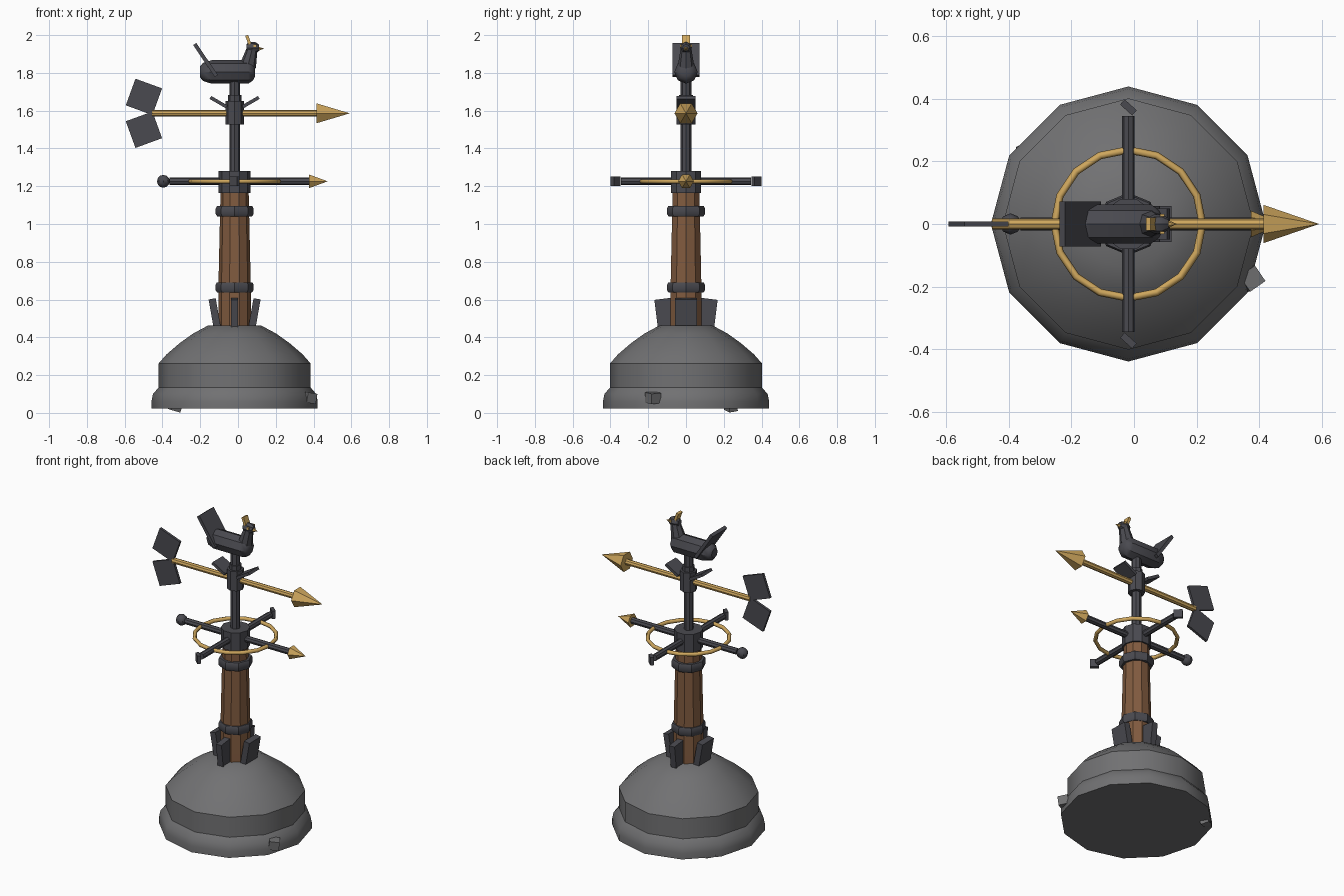
import bpy, bmesh, math
from mathutils import Matrix, Vector

if "Cube" in bpy.data.objects:
    bpy.data.objects.remove(bpy.data.objects["Cube"])

CX = -0.018  # axis of the post


def mat(name, c):
    m = bpy.data.materials.new(name)
    m.diffuse_color = (*c, 1)
    m.use_nodes = True
    m.node_tree.nodes["Principled BSDF"].inputs["Base Color"].default_value = m.diffuse_color
    return m


STONE = mat("grey stone", (0.165, 0.165, 0.17))
IRON = mat("dark iron", (0.068, 0.068, 0.08))
WOOD = mat("brown wood", (0.22, 0.105, 0.05))
GOLD = mat("gold", (0.62, 0.385, 0.11))


def finish(name, bm, m, loc, rot=(0, 0, 0), smooth=True):
    bmesh.ops.recalc_face_normals(bm, faces=bm.faces)
    me = bpy.data.meshes.new(name)
    bm.to_mesh(me)
    bm.free()
    me.materials.append(m)
    ob = bpy.data.objects.new(name, me)
    bpy.context.collection.objects.link(ob)
    ob.location = loc
    ob.rotation_euler = [math.radians(a) for a in rot]
    if smooth:
        bpy.ops.object.select_all(action='DESELECT')
        ob.select_set(True)
        bpy.context.view_layer.objects.active = ob
        bpy.ops.object.shade_smooth_by_angle(angle=math.radians(35))
    return ob


def lathe(name, profile, m, loc=(CX, 0, 0), axis='Z', n=8, rot=(0, 0, 0), smooth=True):
    """Turned solid from (radius, distance along axis) points, with capped ends."""
    bm = bmesh.new()
    rings = []
    for r, t in profile:
        ring = []
        for i in range(n if r > 0 else 1):
            a = 2 * math.pi * i / n
            c, s = r * math.cos(a), r * math.sin(a)
            ring.append(bm.verts.new({'X': (t, c, s), 'Y': (c, t, s), 'Z': (c, s, t)}[axis]))
        rings.append(ring)
    for a, b in zip(rings, rings[1:]):
        for i in range(n):
            j = (i + 1) % n
            if len(b) == 1:
                bm.faces.new((a[i], a[j], b[0]))
            elif len(a) == 1:
                bm.faces.new((a[0], b[j], b[i]))
            else:
                bm.faces.new((a[i], a[j], b[j], b[i]))
    for ring in (rings[0], rings[-1]):
        if len(ring) > 1:
            bm.faces.new(ring)
    return finish(name, bm, m, loc, rot, smooth)


def box(name, size, m, loc, rot=(0, 0, 0)):
    bm = bmesh.new()
    bmesh.ops.create_cube(bm, size=1)
    bmesh.ops.scale(bm, vec=size, verts=bm.verts)
    return finish(name, bm, m, loc, rot, False)


# Stone base with chips
lathe("stone_base", [(0.44, 0.022), (0.44, 0.06), (0.432, 0.1), (0.402, 0.135), (0.402, 0.262),
                     (0.36, 0.31), (0.29, 0.37), (0.22, 0.42), (0.142, 0.462)], STONE, n=12)
box("stone_chip_front", (0.06, 0.06, 0.055), STONE, (0.375, -0.175, 0.08), (5, 8, 35))
box("stone_chip_back", (0.06, 0.05, 0.05), STONE, (-0.335, 0.237, 0.037), (10, 14, 30))

# Wooden post and iron collars
lathe("wooden_post", [(0.086, 0.44), (0.086, 0.66), (0.074, 1.19)], WOOD, n=10)
for name, z in (("lower_collar", 0.637), ("upper_collar", 1.04)):
    lathe(name, [(0.092, z), (0.1, z + 0.012), (0.1, z + 0.042), (0.094, z + 0.054)], IRON, n=8)
lathe("post_cap", [(0.084, 1.165), (0.084, 1.28)], IRON, n=10)
lathe("spindle", [(0.028, 1.27), (0.028, 1.77)], IRON)

# Braces around the foot of the post
for s in (-1, 1):
    box("side_brace", (0.038, 0.115, 0.16), IRON, (CX + s * 0.105, 0, 0.525), (0, s * 10, 0))
    box("front_back_brace", (0.038, 0.1, 0.16), IRON, (CX, s * 0.108, 0.525), (-s * 7, 0, 0))

# Compass cross with a ring and four different tips
ZC = 1.226
lathe("cross_bar_x", [(0.02, -0.345), (0.02, 0.4)], IRON, (CX, 0, ZC), 'X')
lathe("cross_bar_y", [(0.02, -0.345), (0.02, 0.345)], IRON, (CX, 0, ZC), 'Y')
lathe("pointer_tip", [(0.042, 0.375), (0, 0.475)], GOLD, (0, 0, ZC), 'X', 6, smooth=False)
bm = bmesh.new()
bmesh.ops.create_uvsphere(bm, u_segments=8, v_segments=6, radius=0.034)
finish("ball_tip", bm, IRON, (-0.395, 0, ZC))
for s in (-1, 1):
    box("block_tip", (0.052, 0.022, 0.05), IRON, (CX, s * 0.373, ZC), (0, 0, -42))
bpy.ops.mesh.primitive_torus_add(major_segments=16, minor_segments=6, major_radius=0.237,
                                 minor_radius=0.012, location=(CX, 0, ZC))
ring = bpy.context.object
ring.name = "compass_ring"
ring.data.materials.append(GOLD)
bpy.ops.object.shade_smooth_by_angle(angle=math.radians(65))

# Wind arrow with hub and tail vanes
ZA = 1.586
lathe("hub", [(0.049, 1.528), (0.049, 1.652)], IRON)
lathe("hub_top", [(0.036, 1.65), (0.036, 1.682)], IRON)
lathe("arrow_shaft", [(0.018, -0.455), (0.018, 0.43)], GOLD, (0, 0, ZA), 'X')
lathe("arrow_head", [(0.061, 0.415), (0, 0.592)], GOLD, (0, 0, ZA), 'X', 6, smooth=False)
for s in (-1, 1):
    box("tail_vane", (0.15, 0.016, 0.15), IRON, (-0.498, 0, ZA + s * 0.087), (0, s * 20, 0))
    box("hub_wing", (0.1, 0.1, 0.018), IRON, (CX + s * 0.085, 0, 1.645), (0, -s * 30, 0))

# Bird on top
lathe("bird_body", [(0.03, -0.2), (0.048, -0.185), (0.062, -0.14), (0.062, 0.055),
                    (0.045, 0.08), (0.025, 0.09)], IRON, (0, 0, 1.805), 'X')
box("bird_tail", (0.02, 0.145, 0.205), IRON, (-0.172, 0, 1.868), (0, -34, 0))
lathe("bird_neck", [(0.044, 0), (0.028, 0.1)], IRON, (0.052, 0, 1.835), 'Z', 8, (0, 14, 0))
lathe("bird_head", [(0.02, -0.033), (0.031, -0.012), (0.031, 0.014), (0.018, 0.033)], IRON,
      (0.077, 0, 1.933), 'X', 8)
lathe("bird_beak", [(0.016, 0.1), (0, 0.138)], GOLD, (0, 0, 1.928), 'X', 6, smooth=False)
box("bird_comb", (0.016, 0.042, 0.065), GOLD, (0.057, 0, 1.968), (0, -20, 0))
box("bird_wattle", (0.014, 0.02, 0.042), GOLD, (0.083, 0, 1.877))
for s in (-1, 1):
    box("bird_eye", (0.014, 0.008, 0.014), GOLD, (0.09, s * 0.028, 1.943))
